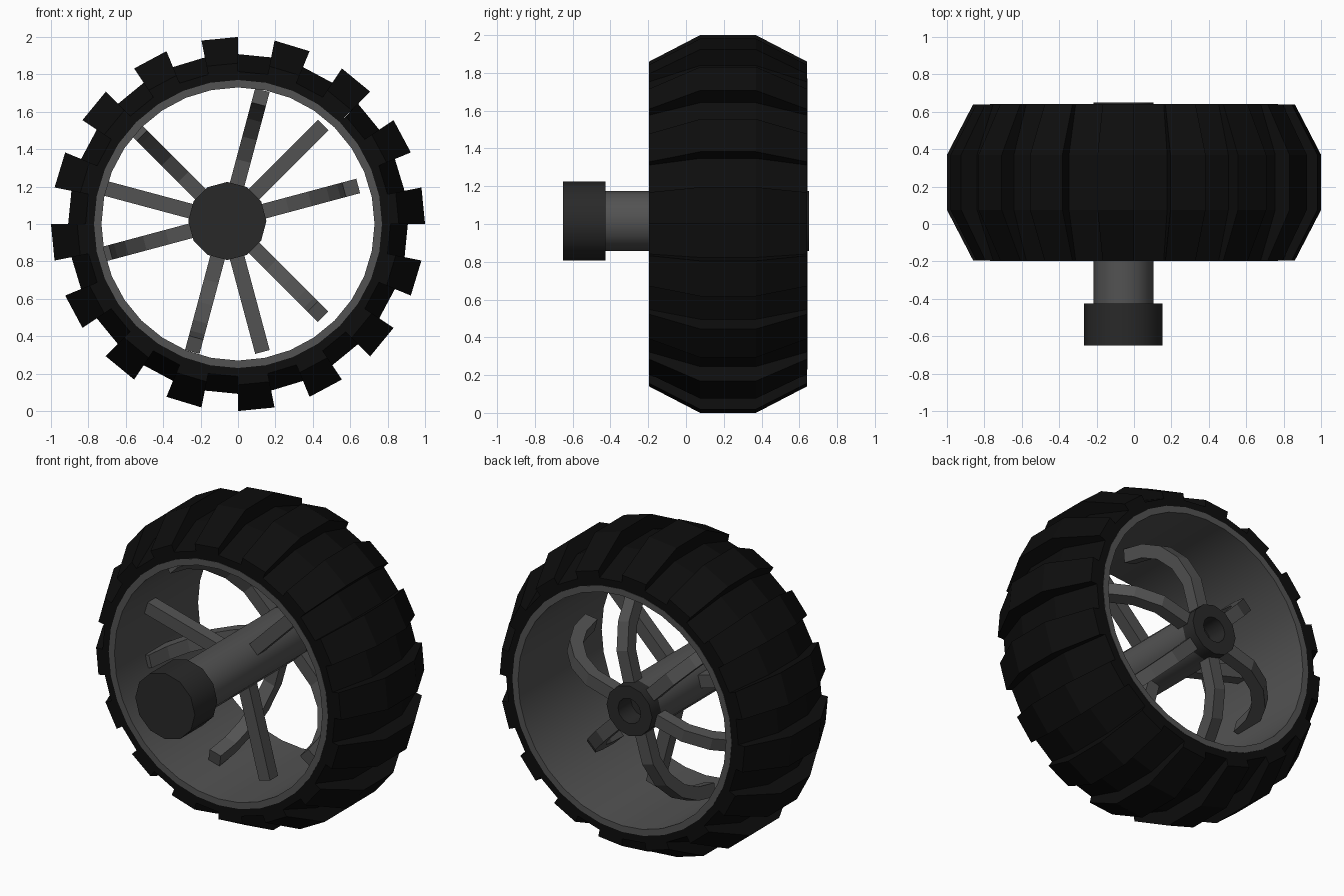
import bpy, bmesh, math
from mathutils import Vector

if "Cube" in bpy.data.objects:
    bpy.data.objects.remove(bpy.data.objects["Cube"])

def material(name, v):
    m = bpy.data.materials.new(name)
    m.diffuse_color = (v, v, v, 1)
    m.use_nodes = True
    m.node_tree.nodes["Principled BSDF"].inputs["Base Color"].default_value = m.diffuse_color
    return m

BLACK = material("rubber", 0.004)
GREY = material("dark_grey", 0.085)
DARK = material("charcoal", 0.022)
HUB = (-0.057, 1.016)            # axle centre in x, z

def finish(name, bm, mat, smooth=None):
    bmesh.ops.remove_doubles(bm, verts=bm.verts, dist=1e-5)
    bmesh.ops.recalc_face_normals(bm, faces=bm.faces)
    me = bpy.data.meshes.new(name)
    bm.to_mesh(me)
    bm.free()
    ob = bpy.data.objects.new(name, me)
    bpy.context.collection.objects.link(ob)
    me.materials.append(mat)
    if smooth:
        bpy.ops.object.select_all(action='DESELECT')
        ob.select_set(True)
        bpy.context.view_layer.objects.active = ob
        bpy.ops.object.shade_smooth_by_angle(angle=math.radians(smooth))
    return ob

def polar(r, y, a, c=(0, 1)):
    return Vector((c[0] + r * math.cos(a), y, c[1] + r * math.sin(a)))

def quad(bm, pts):
    uniq = [p for i, p in enumerate(pts) if all((p - q).length > 1e-6 for q in pts[:i])]
    if len(uniq) > 2:
        bm.faces.new([bm.verts.new(p) for p in uniq])

def lathe(name, profile, n, c, mat, smooth, closed=False):
    """Turn (radius, y) points around the y axis."""
    bm = bmesh.new()
    pts = profile + profile[:1] if closed else profile
    for k in range(n):
        a, b = math.tau * k / n, math.tau * (k + 1) / n
        for (r0, y0), (r1, y1) in zip(pts, pts[1:]):
            quad(bm, [polar(r0, y0, a, c), polar(r1, y1, a, c),
                      polar(r1, y1, b, c), polar(r0, y0, b, c)])
    return finish(name, bm, mat, smooth)

# Tyre: 32 segments alternating between lug and groove profiles
lug = [(0.77, -0.195), (0.86, -0.195), (1.0, 0.075), (1.0, 0.37), (0.86, 0.64), (0.77, 0.64)]
groove = [(0.77, -0.195), (0.815, -0.195), (0.908, 0.075), (0.908, 0.37), (0.815, 0.64), (0.77, 0.64)]
bm = bmesh.new()
for k in range(32):
    a, b = math.tau * k / 32, math.tau * (k + 1) / 32
    prof = groove if k % 2 else lug
    for (r0, y0), (r1, y1) in zip(prof, prof[1:]):
        quad(bm, [polar(r0, y0, a), polar(r1, y1, a), polar(r1, y1, b), polar(r0, y0, b)])
    for i in range(1, 4):        # lug side walls
        quad(bm, [polar(*lug[i], a), polar(*lug[i + 1], a),
                  polar(*groove[i + 1], a), polar(*groove[i], a)])
finish("tyre", bm, BLACK)

# Rim barrel
lathe("rim", [(0.73, -0.197), (0.77, -0.197), (0.77, 0.642), (0.73, 0.642)],
      32, (0, 1), GREY, 30, True)

# Axle, front cap and hollow rear collar
lathe("axle", [(0, -0.43), (0.16, -0.43), (0.16, 0.56)], 12, HUB, GREY, 40)
lathe("front_cap", [(0, -0.65), (0.209, -0.65), (0.209, -0.425), (0, -0.425)], 12, HUB, DARK, 40)
lathe("rear_collar", [(0.16, 0.56), (0.16, 0.65), (0.08, 0.65), (0.08, 0.52), (0, 0.52)],
      12, HUB, DARK, 40)

# Spokes: a square bar swept along a (radius, y) path
def spoke(name, path, deg, w=0.04):
    a = math.radians(deg)
    radial = Vector((math.cos(a), 0, math.sin(a)))
    side = Vector((-math.sin(a), 0, math.cos(a))) * w
    bm = bmesh.new()
    rings = []
    for i, (r, y) in enumerate(path):
        p, q = path[max(i - 1, 0)], path[min(i + 1, len(path) - 1)]
        t = radial * (q[0] - p[0]) + Vector((0, q[1] - p[1], 0))
        n = t.normalized().cross(side.normalized()) * w
        c = polar(r, y, a, HUB)
        rings.append([c + side + n, c - side + n, c - side - n, c + side - n])
    for u, v in zip(rings, rings[1:]):
        for j in range(4):
            quad(bm, [u[j], u[j - 1], v[j - 1], v[j]])
    quad(bm, rings[0])
    quad(bm, rings[-1])
    finish(name, bm, GREY)

for k in range(3):
    spoke(f"straight_spoke_{k + 1}", [(0.12, 0.12), (0.725, 0.12)], 45 + 120 * k)
arc = [(0.12, 0.56), (0.34, 0.555), (0.48, 0.49), (0.59, 0.38), (0.655, 0.25), (0.685, 0.10)]
for k in range(6):
    spoke(f"curved_spoke_{k + 1}", arc, 15 + 60 * k)
